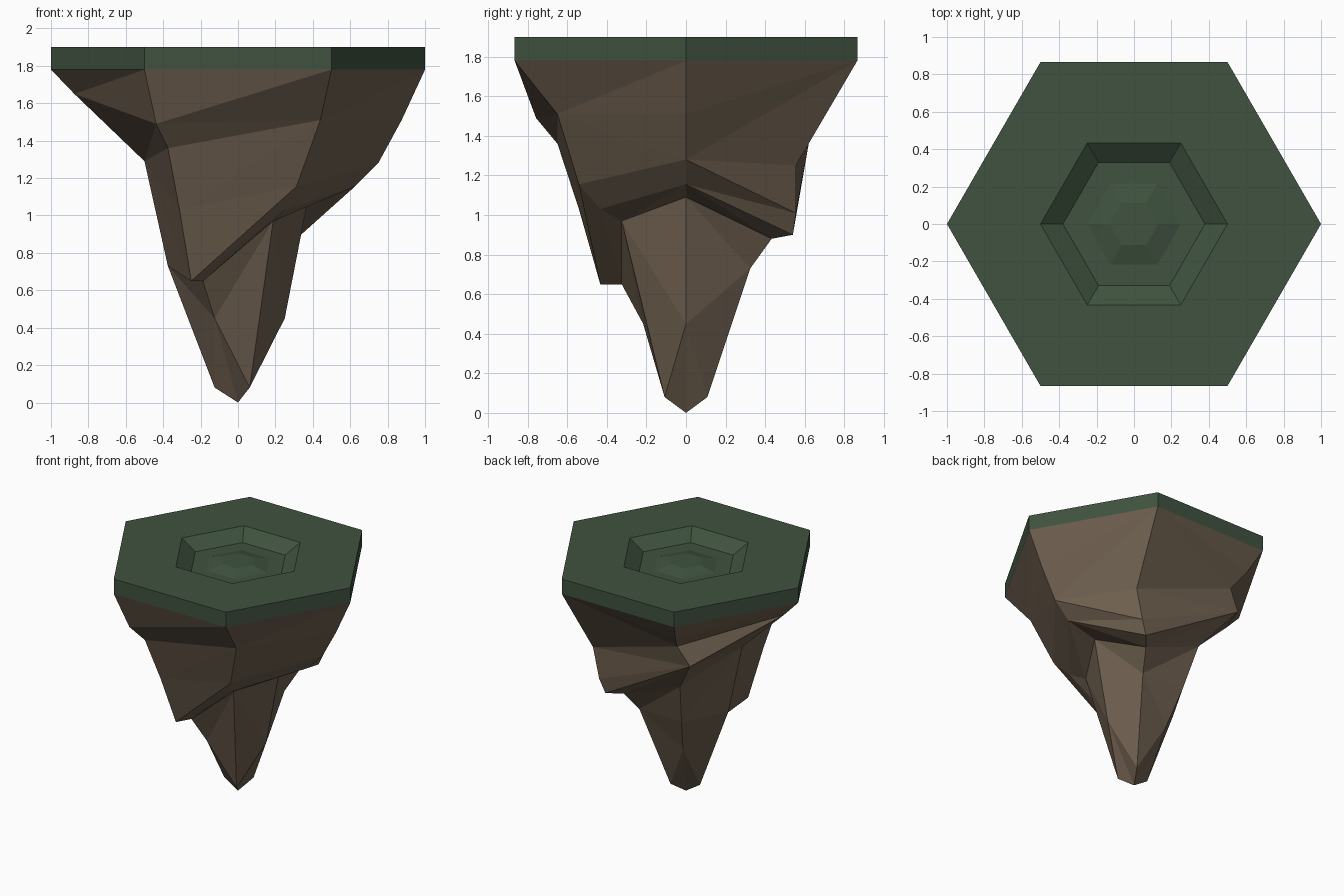
import bpy, bmesh
from math import cos, sin, radians

if "Cube" in bpy.data.objects:
    bpy.data.objects.remove(bpy.data.objects["Cube"])


def finish(bm, name, color):
    bmesh.ops.recalc_face_normals(bm, faces=bm.faces)
    me = bpy.data.meshes.new(name)
    bm.to_mesh(me)
    bm.free()
    mat = bpy.data.materials.new(name + "_material")
    mat.diffuse_color = color
    mat.use_nodes = True
    mat.node_tree.nodes["Principled BSDF"].inputs["Base Color"].default_value = mat.diffuse_color
    me.materials.append(mat)
    ob = bpy.data.objects.new(name, me)
    bpy.context.collection.objects.link(ob)
    return ob


def spoke_point(i, r, z):
    a = radians(60 * i)
    return (r * cos(a), r * sin(a), z)


# Grassy hexagonal top: stacked rings with a shallow pit and a low central mound
bm = bmesh.new()
rings = []
for r, z in [(1, 1.78), (1, 1.9), (.5, 1.9), (.38, 1.82), (.25, 1.82), (.13, 1.85)]:
    rings.append([bm.verts.new(spoke_point(i, r, z)) for i in range(6)])
for lo, hi in zip(rings, rings[1:]):
    for i in range(6):
        j = (i + 1) % 6
        bm.faces.new((lo[i], lo[j], hi[j], hi[i]))
bm.faces.new(rings[-1])
bm.faces.new(rings[0][::-1])
finish(bm, "grass_top", (.05, .085, .05, 1))

# Rock underside: each corner has its own ledge profile (level, radius, height);
# a 4-value entry (level, x, y, z) is a corner pushed off its spoke
spokes = [
    [(1, .875, 1.51), (2, .75, 1.28), (3, .625, 1.155), (5, .375, 1.09), (6, .25, .45)],
    [(2, .44, .555, 1.25), (2.5, .385, .555, 1.01), (3, .34, .54, .9),
     (4, .5, .88), (5, .375, .73), (7, .125, .08)],
    [(1, .875, 1.62), (1.5, .75, 1.51), (2, -.47, .62, 1.36),
     (4, .5, 1.07), (5, .375, .73), (6, .25, .45)],
    [(1, .875, 1.65), (2, .5, 1.29), (5, .375, .73), (7, .125, .08)],
    [(1, .875, 1.49), (2, .75, 1.36), (3, .625, 1.03), (4, .5, .65),
     (5, .375, .65), (6, .25, .45)],
    [(1, .44, -.65, 1.51), (3, .625, 1.155), (4, .5, 1.03), (5, .375, .97), (7, .125, .08)],
]
bm = bmesh.new()
tip = bm.verts.new((0, 0, 0))
chains = []
for i, profile in enumerate(spokes):
    chain = [(0, bm.verts.new(spoke_point(i, 1, 1.78)))]
    for level, *p in profile:
        co = p if len(p) == 3 else spoke_point(i, *p)
        chain.append((level, bm.verts.new(co)))
    chains.append(chain + [(8, tip)])

# Stitch neighbouring spokes level by level
for i in range(6):
    a, b = chains[i], chains[(i + 1) % 6]
    m = n = 0
    while a[m][1] is not tip or b[n][1] is not tip:
        next_a = a[m + 1][0] if m + 1 < len(a) else 99
        next_b = b[n + 1][0] if n + 1 < len(b) else 99
        va, vb = a[m][1], b[n][1]
        if next_a <= next_b:
            if va is not tip and vb is not tip:
                bm.faces.new((va, a[m + 1][1], vb))
            m += 1
        else:
            if va is not tip and vb is not tip:
                bm.faces.new((va, b[n + 1][1], vb))
            n += 1
bm.faces.new([c[0][1] for c in chains])
finish(bm, "rock_underside", (.16, .118, .08, 1))
